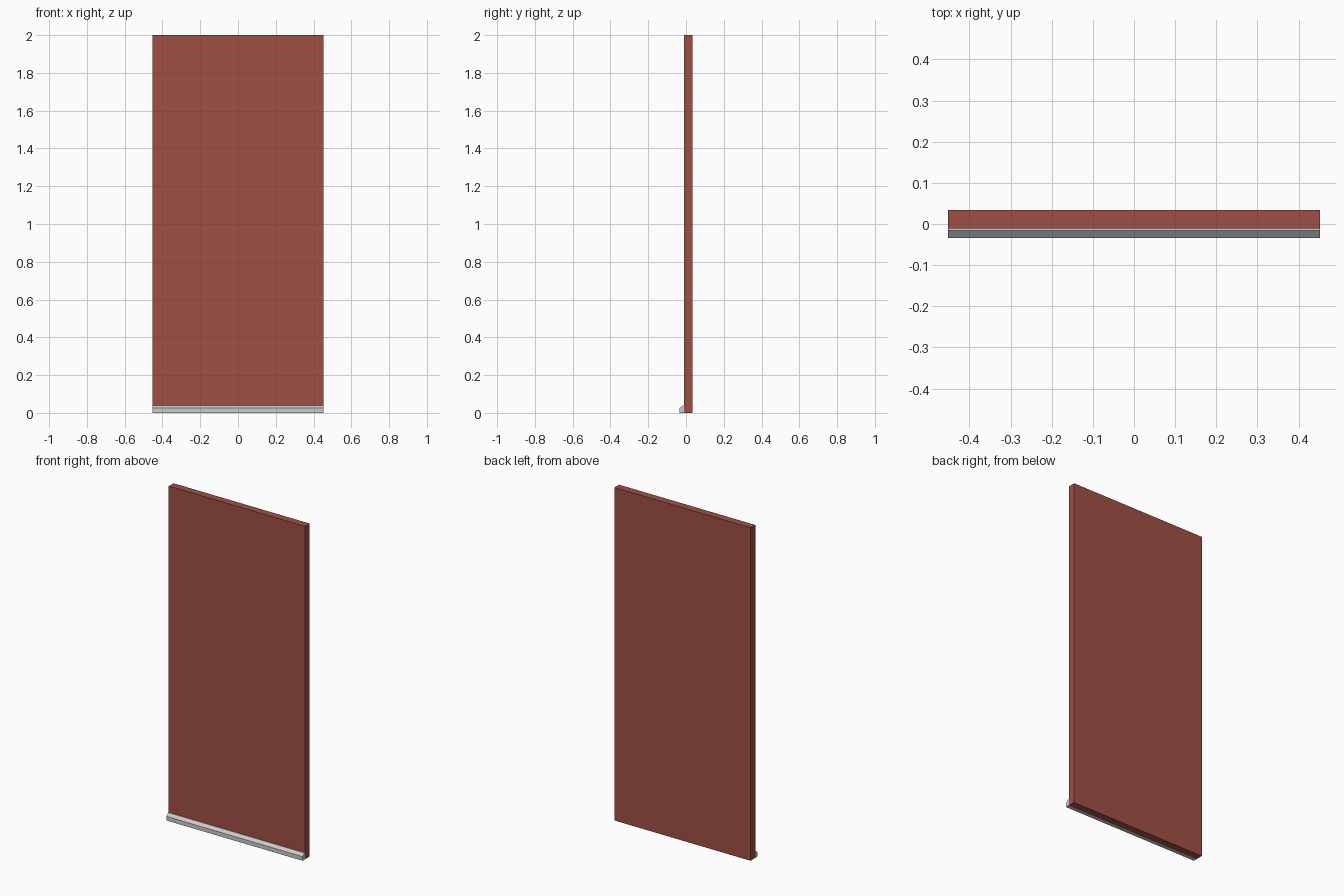
import bpy, bmesh

if "Cube" in bpy.data.objects:
    bpy.data.objects.remove(bpy.data.objects["Cube"])

HALF_W = 0.4525


def extrude_profile(name, profile, material=None):
    """Extrude a (y, z) outline along x, centred on x = 0."""
    bm = bmesh.new()
    face = bm.faces.new([bm.verts.new((-HALF_W, y, z)) for y, z in profile])
    ext = bmesh.ops.extrude_face_region(bm, geom=[face])
    moved = [v for v in ext["geom"] if isinstance(v, bmesh.types.BMVert)]
    bmesh.ops.translate(bm, verts=moved, vec=(2 * HALF_W, 0, 0))
    bmesh.ops.recalc_face_normals(bm, faces=bm.faces)
    mesh = bpy.data.meshes.new(name)
    bm.to_mesh(mesh)
    bm.free()
    obj = bpy.data.objects.new(name, mesh)
    bpy.context.collection.objects.link(obj)
    if material:
        mesh.materials.append(material)
    return obj


red = bpy.data.materials.new("red_paint")
red.diffuse_color = (0.35, 0.08, 0.06, 1)
red.use_nodes = True
red.node_tree.nodes["Principled BSDF"].inputs["Base Color"].default_value = red.diffuse_color

# Door leaf
extrude_profile("door_panel",
                [(-0.011, 0), (0.0335, 0), (0.0335, 2), (-0.011, 2)], red)

# Weather bar with sloped top along the front bottom edge
extrude_profile("weather_bar",
                [(-0.0335, 0), (-0.011, 0), (-0.011, 0.04),
                 (-0.0155, 0.04), (-0.0335, 0.025)])
